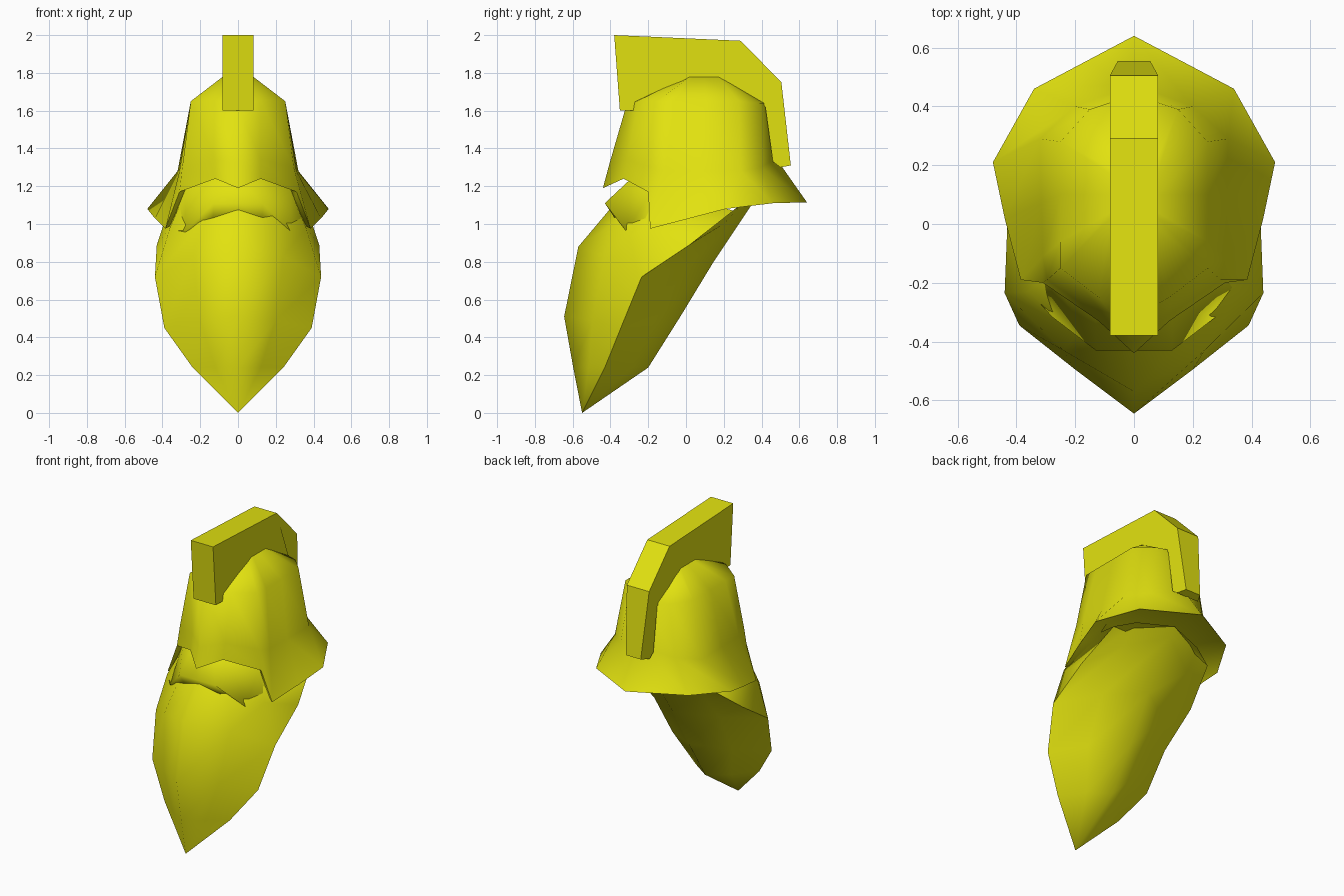
import bpy, bmesh, math

if "Cube" in bpy.data.objects:
    bpy.data.objects.remove(bpy.data.objects["Cube"])

yellow = bpy.data.materials.new("yellow")
yellow.diffuse_color = (0.76, 0.76, 0.005, 1)
yellow.use_nodes = True
yellow.node_tree.nodes["Principled BSDF"].inputs["Base Color"].default_value = yellow.diffuse_color


def loft(name, rings, smooth_angle, creases=()):
    """Skin closed rings, cap both ends, smooth below the angle except along crease columns."""
    bm = bmesh.new()
    rows = [[bm.verts.new(p) for p in ring] for ring in rings]
    n = len(rows[0])
    for a, b in zip(rows, rows[1:]):
        for i in range(n):
            j = (i + 1) % n
            bm.faces.new((a[i], a[j], b[j], b[i]))
    bm.faces.new(rows[0])
    bm.faces.new(rows[-1])
    bmesh.ops.remove_doubles(bm, verts=bm.verts, dist=0.0005)
    bmesh.ops.recalc_face_normals(bm, faces=bm.faces)

    def key(p):
        return tuple(round(c, 3) for c in p)

    lines = [{key(ring[c]) for ring in rings} for c in creases]
    for e in bm.edges:
        on_crease = any(all(key(v.co) in line for v in e.verts) for line in lines)
        e.smooth = e.calc_face_angle(0) < math.radians(smooth_angle) and not on_crease
    for f in bm.faces:
        f.smooth = smooth_angle > 0
    mesh = bpy.data.meshes.new(name)
    bm.to_mesh(mesh)
    bm.free()
    mesh.materials.append(yellow)
    obj = bpy.data.objects.new(name, mesh)
    bpy.context.collection.objects.link(obj)
    return obj


def mirrored(half):
    """Complete a half ring that runs from the front centre to the back centre."""
    return half + [(-x, y, z) for x, y, z in reversed(half[1:-1])]


# Helmet: crown, shoulder, waist, flared brim with cheek guards, inner rim
crown = [(0, 0, 1.78), (.05, .01, 1.78), (.08, .02, 1.78), (.08, .04, 1.78),
         (.08, .1, 1.78), (.08, .17, 1.78), (.06, .18, 1.78), (0, .18, 1.78)]
shoulder = [(0, -.315, 1.63), (.12, -.25, 1.655), (.25, -.15, 1.65), (.25, -.06, 1.65),
            (.25, .1, 1.65), (.25, .28, 1.65), (.15, .39, 1.64), (0, .44, 1.64)]
waist = [(0, -.405, 1.32), (.12, -.31, 1.34), (.295, -.19, 1.30), (.31, -.11, 1.28),
         (.315, .07, 1.28), (.32, .29, 1.28), (.2, .40, 1.30), (0, .475, 1.35)]
brim = [(0, -.44, 1.19), (.12, -.33, 1.24), (.31, -.2, 1.17), (.385, -.19, .975),
        (.44, .02, 1.03), (.48, .21, 1.08), (.34, .46, 1.11), (0, .64, 1.115)]
inner = [(x * .72, y * .75, z + .06) for x, y, z in brim]
loft("helmet", [mirrored(r) for r in (crown, shoulder, waist, brim, inner)], 88)

# Head and beard: tip, lower beard, mid beard, mouth, cheeks, top inside helmet
tip = [(0, -.55, 0)] * 6
low = [(0, -.597, .24), (.12, -.515, .24), (.24, -.43, .24), (.24, -.43, .24),
       (.13, -.29, .24), (0, -.20, .24)]
mid = [(0, -.645, .51), (.2, -.495, .49), (.39, -.345, .45), (.39, -.345, .45),
       (.22, -.17, .48), (0, -.03, .51)]
mouth = [(0, -.57, .88), (.24, -.43, .83), (.44, -.235, .72), (.44, -.235, .72),
         (.24, -.01, .76), (0, .14, .79)]
cheeks = [(0, -.41, 1.07), (.19, -.37, 1.01), (.36, -.23, .98), (.43, .02, .89),
          (.25, .20, 1.0), (0, .34, 1.09)]
top = [(0, -.28, 1.22), (.12, -.25, 1.22), (.27, -.15, 1.19), (.37, .25, 1.07),
       (.24, .31, 1.12), (0, .38, 1.15)]
loft("beard", [mirrored(r) for r in (tip, low, mid, mouth, cheeks, top)], 85, (3, 7))

# Nose and moustache ridge: wedge sections (upper, ridge, lower) across the face
sections = [(0, ((-.27, 1.25), (-.43, 1.11), (-.38, 1.04))),
            (.13, ((-.28, 1.25), (-.43, 1.11), (-.37, 1.02))),
            (.28, ((-.18, 1.18), (-.315, .96), (-.2, .92))),
            (.355, ((-.17, 1.0), (-.23, .97), (-.2, .92)))]
stations = [(-x, s) for x, s in reversed(sections[1:])] + sections
loft("nose_and_moustache", [[(x, y, z) for y, z in s] for x, s in stations], 88)

# Crest: flat slab arching over the helmet, tapering at its lower back end
profile = [(-.38, 2.0), (.29, 1.97), (.505, 1.75), (.555, 1.31), (.50, 1.30),
           (.46, 1.33), (.42, 1.62), (.18, 1.76), (.02, 1.76), (-.25, 1.64),
           (-.27, 1.60), (-.35, 1.60)]


def half_width(y):
    return .055 if y > .53 else .082


loft("crest", [[(side * half_width(y), y, z) for y, z in profile] for side in (-1, 1)], 0)
